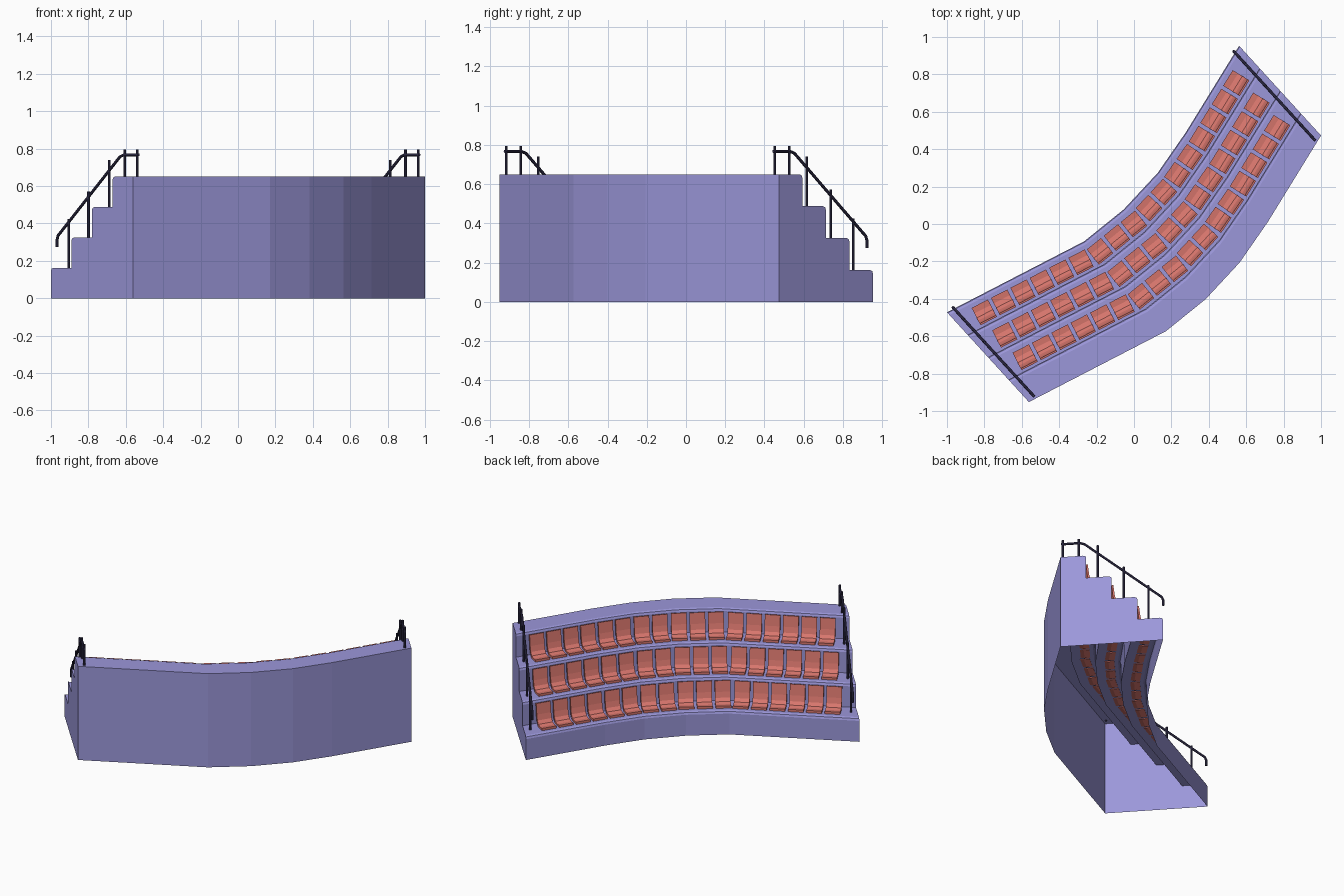
import bpy, bmesh, math
from mathutils import Vector

if "Cube" in bpy.data.objects:
    bpy.data.objects.remove(bpy.data.objects["Cube"])

# Front edge of the stand in plan; every row is this path shifted along D
PATH = [Vector(p) for p in ((-1, -.472), (-.507, -.217), (-.267, -.093), (-.055, .078),
                            (.127, .274), (.277, .49), (.562, .953))]
D = Vector((.438, -.48))
RISE = .1625


def material(name, color):
    m = bpy.data.materials.new(name)
    m.diffuse_color = (*color, 1)
    m.use_nodes = True
    m.node_tree.nodes["Principled BSDF"].inputs["Base Color"].default_value = m.diffuse_color
    return m


PURPLE = material("stand_purple", (.33, .31, .70))
RED = material("seat_red", (.72, .19, .16))
DARK = material("rail_dark", (.04, .035, .09))


def finish(bm, name, mat):
    bmesh.ops.recalc_face_normals(bm, faces=bm.faces)
    me = bpy.data.meshes.new(name)
    bm.to_mesh(me)
    bm.free()
    me.materials.append(mat)
    ob = bpy.data.objects.new(name, me)
    bpy.context.collection.objects.link(ob)
    return ob


def loft(bm, sections, closed=False, caps=True):
    rings = [[bm.verts.new(p) for p in s] for s in sections]
    n = len(rings[0])
    for a, b in zip(rings, rings[1:]):
        for i in range(n if closed else n - 1):
            j = (i + 1) % n
            bm.faces.new((a[i], a[j], b[j], b[i]))
    if caps:
        bm.faces.new(rings[0])
        bm.faces.new(rings[-1])


# Stepped stand: stair profile with rounded nosings, open underneath
profile = [(0, 0)]
for k in range(4):
    s, z = k * .25, (k + 1) * RISE
    profile += [(s, z - .018), (s + .008, z - .005), (s + .03, z)]
    profile.append((s + .25, z))
profile.append((1, 0))
bm = bmesh.new()
loft(bm, [[(*(p + D * s), z) for s, z in profile] for p in PATH])
finish(bm, "stepped_stand", PURPLE)


def along(dist):
    for a, b in zip(PATH, PATH[1:]):
        length = (b - a).length
        if dist <= length:
            break
        dist -= length
    t = (b - a).normalized()
    return a + t * dist, t


# Seats: curved shells, (depth, height) outline of upper then lower surface
upper = [(-.048, .016), (-.015, .012), (.012, .018), (.028, .038), (.037, .075), (.046, .148)]
lower = [(.056, .146), (.049, .072), (.041, .03), (.02, .002), (-.012, -.006), (-.048, -.002)]
total = sum((b - a).length for a, b in zip(PATH, PATH[1:]))
COUNT = 17
for row in range(3):
    bm = bmesh.new()
    for i in range(COUNT):
        p, t = along(.153 + (total - .306) * i / (COUNT - 1))
        n = Vector((t.y, -t.x))
        c = p + D * (row * .25 + .14)
        z0 = (row + 1) * RISE
        loft(bm, [[(*(c + t * w + n * u), z0 + v) for u, v in upper + lower]
                  for w in (-.049, .049)], closed=True)
    finish(bm, f"seat_row_{row + 1}", RED)


def tube(bm, pts, r, sides=8):
    # parallel rings perpendicular to the vertical plane holding D
    side = Vector((-D.y, D.x, 0)).normalized()
    secs = []
    for i, p in enumerate(pts):
        d = (pts[min(i + 1, len(pts) - 1)] - pts[max(i - 1, 0)]).normalized()
        up = side.cross(d)
        secs.append([p + r * (math.cos(a) * side + math.sin(a) * up)
                     for a in (2 * math.pi * k / sides for k in range(sides))])
    loft(bm, secs, closed=True)


# Handrails with posts at both ends
rail = [(.005, .275), (.005, .312), (.018, .335), (.735, .735), (.775, .757), (.82, .767), (1.0, .767)]
posts = [(.15, RISE, .425), (.39, RISE * 2, .572), (.645, RISE * 3, .74),
         (.83, RISE * 4, .795), (.985, RISE * 4, .795)]
for name, base in (("left", PATH[0] + Vector((.03, .028))), ("right", PATH[-1] - Vector((.03, .028)))):
    at = lambda s, z: Vector((*(base + D * s), z))
    bm = bmesh.new()
    tube(bm, [at(s, z) for s, z in rail], .008)
    for s, z0, z1 in posts:
        tube(bm, [at(s, z0 - .005), at(s, z1)], .007)
    finish(bm, f"{name}_handrail", DARK)
